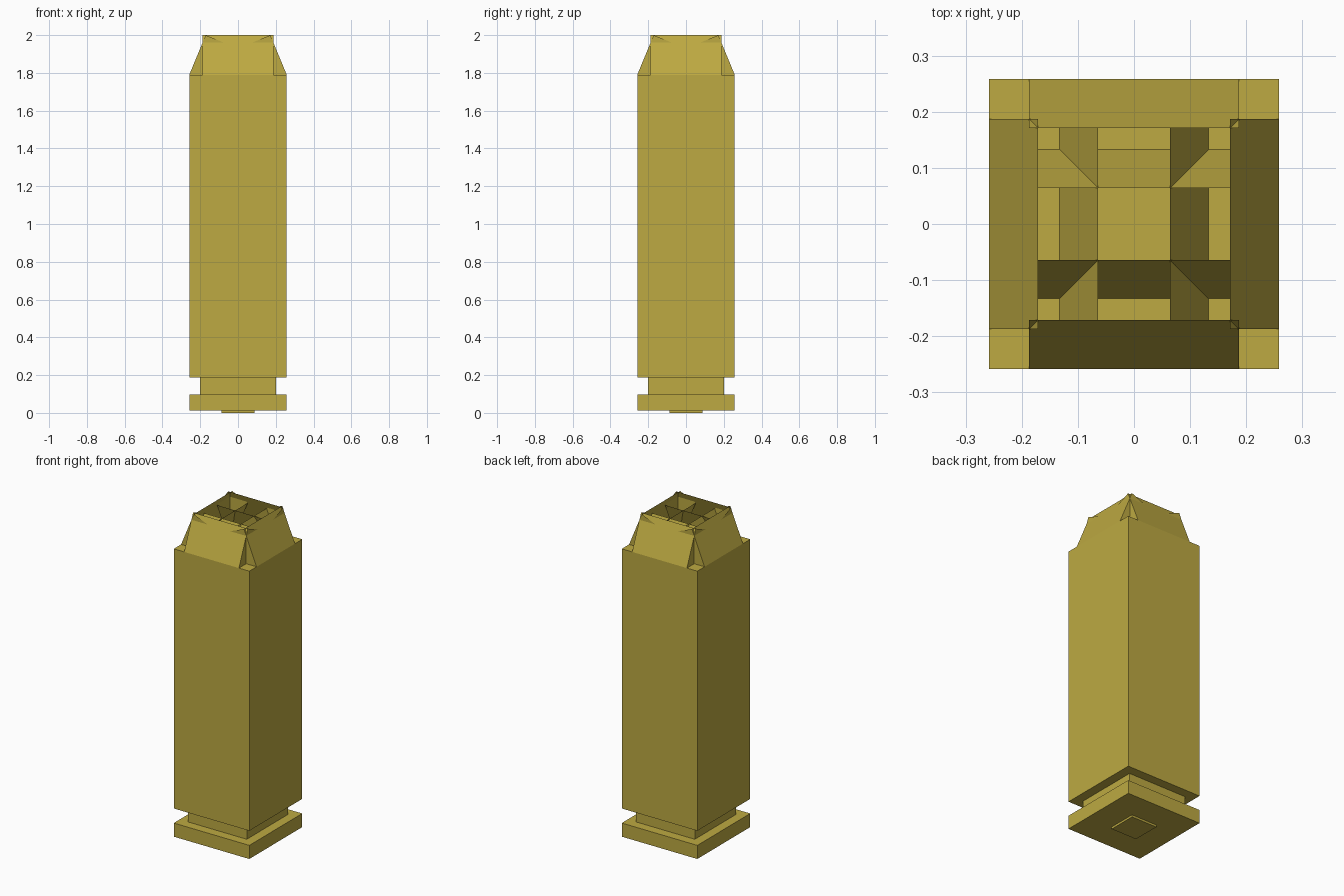
import bpy
import bmesh
from math import radians, cos
from mathutils import Matrix, Vector

cube = bpy.data.objects.get("Cube")
if cube:
    bpy.data.objects.remove(cube, do_unlink=True)

# Single brass colour
BRASS = (0.51, 0.40, 0.054, 1.0)
brass = bpy.data.materials.new("brass")
brass.use_nodes = True
brass.diffuse_color = BRASS
brass.node_tree.nodes["Principled BSDF"].inputs["Base Color"].default_value = BRASS


def add_box(name, low, high, transform=Matrix.Identity(4), open_top=False):
    """Box between two corners, optionally without its top face."""
    low, high = Vector(low), Vector(high)
    bm = bmesh.new()
    bmesh.ops.create_cube(bm, size=1)
    bmesh.ops.scale(bm, vec=high - low, verts=bm.verts)
    bmesh.ops.translate(bm, vec=(low + high) / 2, verts=bm.verts)
    if open_top:
        top = [f for f in bm.faces if f.normal.z > 0.9]
        bmesh.ops.delete(bm, geom=top, context="FACES")
    bm.transform(transform)
    mesh = bpy.data.meshes.new(name)
    bm.to_mesh(mesh)
    bm.free()
    mesh.materials.append(brass)
    obj = bpy.data.objects.new(name, mesh)
    bpy.context.collection.objects.link(obj)
    return obj


# Square stacked sections: name, half width, bottom, top
HALF = 0.258
SHOULDER = 1.79
for name, half, bottom, top in (
    ("primer", 0.088, 0.0, 0.02),
    ("rim", HALF, 0.013, 0.097),
    ("groove", 0.2, 0.097, 0.187),
    ("case_body", HALF, 0.187, SHOULDER),
):
    add_box(name, (-half, -half, bottom), (half, half, top))

# Crimped mouth: four open-topped slabs leaning inward over the shoulder
LEAN = radians(22.5)
SLAB_HALF = 0.187
THICK = 0.116
height = (2.0 - SHOULDER) / cos(LEAN)
for i, side in enumerate(("front", "left", "back", "right")):
    place = (Matrix.Rotation(radians(90) * i, 4, "Z")
             @ Matrix.Translation((0, -HALF, SHOULDER))
             @ Matrix.Rotation(-LEAN, 4, "X"))
    add_box("crimp_" + side, (-SLAB_HALF, 0, 0), (SLAB_HALF, THICK, height),
            place, open_top=True)
